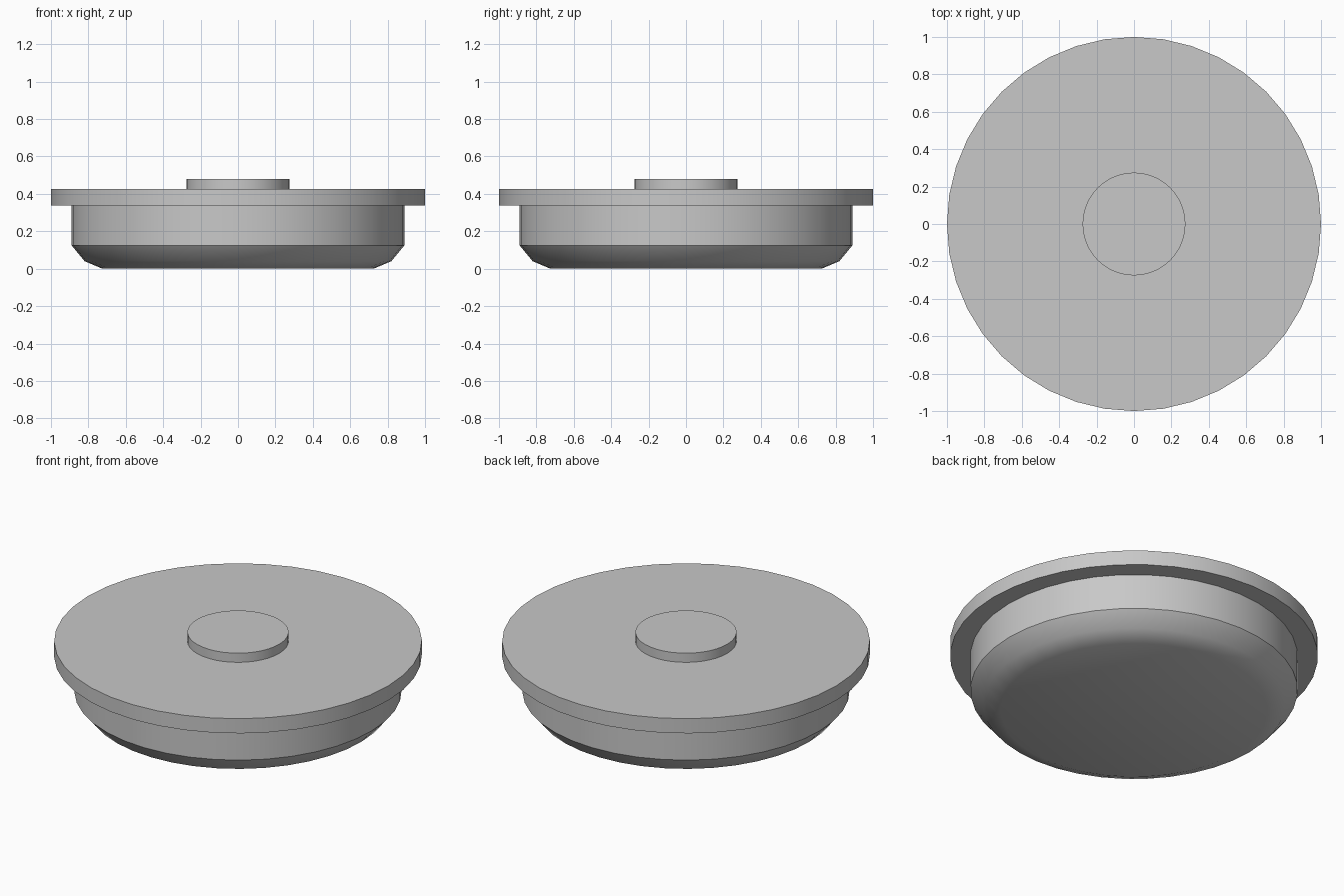
import bpy
import bmesh
from math import cos, sin, radians, tau

SIDES = 40
RIM_R, BODY_R, KNOB_R = 1.0, 0.89, 0.275
LEDGE_Z, TOP_Z, KNOB_Z = 0.337, 0.425, 0.48

cube = bpy.data.objects.get("Cube")
if cube:
    bpy.data.objects.remove(cube, do_unlink=True)

# Single grey material
grey = bpy.data.materials.new("plain_grey")
grey.use_nodes = True
colour = (0.58, 0.58, 0.58, 1)
grey.diffuse_color = colour
grey.node_tree.nodes["Principled BSDF"].inputs["Base Color"].default_value = colour


def lathe(name, profile):
    """Turn a (radius, height) profile, listed bottom to top, about z."""
    bm = bmesh.new()
    rings = []
    for r, z in profile:
        if r == 0:
            rings.append([bm.verts.new((0, 0, z))])
        else:
            rings.append([bm.verts.new((r * cos(tau * i / SIDES), r * sin(tau * i / SIDES), z))
                          for i in range(SIDES)])
    for low, high in zip(rings, rings[1:]):
        if len(low) == 1:
            bm.faces.new(high[::-1])
        elif len(high) == 1:
            bm.faces.new(low)
        else:
            for i in range(SIDES):
                j = (i + 1) % SIDES
                bm.faces.new((low[i], low[j], high[j], high[i]))
    # Caps are single polygons, so their centre points are not needed
    bmesh.ops.delete(bm, geom=[v for v in bm.verts if not v.link_faces], context="VERTS")
    mesh = bpy.data.meshes.new(name)
    bm.to_mesh(mesh)
    bm.free()
    mesh.materials.append(grey)
    obj = bpy.data.objects.new(name, mesh)
    bpy.context.collection.objects.link(obj)
    bpy.ops.object.select_all(action="DESELECT")
    obj.select_set(True)
    bpy.context.view_layer.objects.active = obj
    bpy.ops.object.shade_smooth_by_angle(angle=radians(30))
    return obj


# Plug with a two-step chamfered base
lathe("plug_body", [(0, 0), (0.725, 0), (0.82, 0.04), (BODY_R, 0.125), (BODY_R, LEDGE_Z)])

# Wide rim with overhanging ledge
lathe("rim_flange", [(BODY_R, LEDGE_Z), (RIM_R, LEDGE_Z), (RIM_R, TOP_Z), (KNOB_R, TOP_Z)])

# Raised centre disc
lathe("centre_knob", [(KNOB_R, TOP_Z), (KNOB_R, KNOB_Z), (0, KNOB_Z)])
